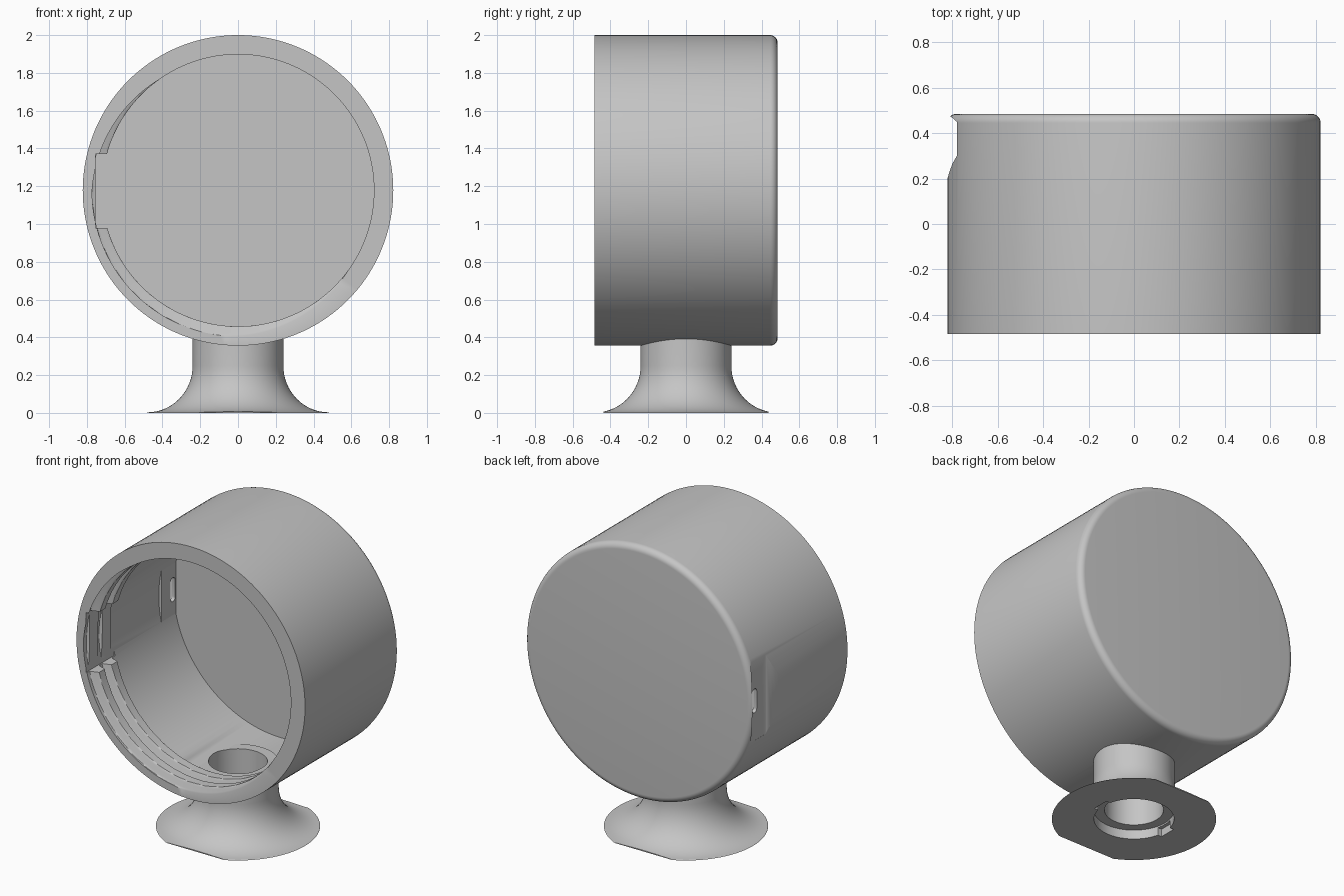
import bpy, bmesh, math
from mathutils import Matrix

if "Cube" in bpy.data.objects:
    bpy.data.objects.remove(bpy.data.objects["Cube"], do_unlink=True)

grey = bpy.data.materials.new("plain grey")
grey.use_nodes = True
GREY = (0.56, 0.56, 0.56, 1)
grey.diffuse_color = GREY
grey.node_tree.nodes["Principled BSDF"].inputs["Base Color"].default_value = GREY

CENTRE_Z, OUTER, LIP, BORE = 1.178, 0.822, 0.72, 0.773
FRONT, BACK, FLOOR = -0.485, 0.485, 0.44
SIDES = 144


def finish(bm, name):
    bmesh.ops.recalc_face_normals(bm, faces=bm.faces)
    mesh = bpy.data.meshes.new(name)
    bm.to_mesh(mesh)
    bm.free()
    ob = bpy.data.objects.new(name, mesh)
    bpy.context.collection.objects.link(ob)
    mesh.materials.append(grey)
    return ob


def lathe(rows, place, name):
    """Closed shell from rows of (height, radius or radius function of angle)."""
    bm = bmesh.new()
    rings = []
    for h, r in rows:
        ring = []
        for i in range(SIDES):
            a = math.tau * i / SIDES
            rad = r(a) if callable(r) else r
            ring.append(bm.verts.new(place(rad * math.cos(a), rad * math.sin(a), h)))
        rings.append(ring)
    for lower, upper in zip(rings, rings[1:]):
        for i in range(SIDES):
            j = (i + 1) % SIDES
            bm.faces.new((lower[i], lower[j], upper[j], upper[i]))
    bm.faces.new(rings[0])
    bm.faces.new(rings[-1])
    return finish(bm, name)


def box(name, lo, hi, round_x=0):
    bm = bmesh.new()
    bmesh.ops.create_cube(bm, size=1)
    for v in bm.verts:
        v.co = [l + (c + 0.5) * (h - l) for c, l, h in zip(v.co, lo, hi)]
    if round_x:
        edges = [e for e in bm.edges if abs(e.verts[0].co.x - e.verts[1].co.x) > 0.01]
        bmesh.ops.bevel(bm, geom=edges, offset=round_x, segments=6, affect='EDGES', profile=0.5)
    return finish(bm, name)


def drum(name, radius, z0, z1):
    bm = bmesh.new()
    bmesh.ops.create_cone(bm, cap_ends=True, segments=64, radius1=radius, radius2=radius,
                          depth=z1 - z0, matrix=Matrix.Translation((0, 0, (z0 + z1) / 2)))
    return finish(bm, name)


def prism(name, outline, z0, z1):
    bm = bmesh.new()
    face = bm.faces.new([bm.verts.new((x, y, z0)) for x, y in outline])
    out = bmesh.ops.extrude_face_region(bm, geom=[face])["geom"]
    bmesh.ops.translate(bm, vec=(0, 0, z1 - z0),
                        verts=[g for g in out if isinstance(g, bmesh.types.BMVert)])
    return finish(bm, name)


def cut(ob, cutters):
    bpy.context.view_layer.objects.active = ob
    for c in cutters:
        m = ob.modifiers.new("cut", 'BOOLEAN')
        m.operation, m.solver, m.object = 'DIFFERENCE', 'EXACT', c
        bpy.ops.object.modifier_apply(modifier=m.name)


def smooth(ob):
    bpy.ops.object.select_all(action='DESELECT')
    ob.select_set(True)
    bpy.context.view_layer.objects.active = ob
    bpy.ops.object.shade_smooth_by_angle(angle=math.radians(30))


# Screw thread inside the mouth: a helical groove that runs out at the front
# and opens into the wider bore behind it
PITCH = 0.13
THREAD_END = FRONT + 0.27


def thread(y):
    def radius(a):
        first = FRONT + PITCH * ((math.radians(225) - a) / math.tau)
        depth = max(0, (y - THREAD_END) / 0.02 + 1)
        for k in range(-1, 4):
            depth = max(depth, (0.036 - abs(y - first - k * PITCH)) / 0.02)
        return LIP + (BORE - LIP) * min(1, depth)
    return radius


# Drum-shaped housing: floor, bore, thread, rim, outer wall, rounded back edge
rows = [(FLOOR, BORE)]
steps = 80
for i in range(steps + 1):
    y = THREAD_END + (FRONT - THREAD_END) * i / steps
    rows.append((y, thread(y)))
rows.append((FRONT, OUTER))
R = 0.04
for i in range(9):
    a = math.pi / 2 * i / 8
    rows.append((BACK - R + R * math.sin(a), OUTER - R + R * math.cos(a)))
housing = lathe(rows, lambda u, v, h: (u, h, CENTRE_Z + v), "housing")

# Flat pad inside the bore that backs the slot
slot_pad = box("slot_pad", (-0.777, 0.29, 0.98), (-0.755, FLOOR + 0.005, 1.37))

# Flared stem with a flange trimmed flat at front and back
profile = [(0, 0.484)]
for i in range(17):
    a = math.pi / 2 * i / 16
    profile.append((0.003 + 0.247 * (1 - math.cos(a)), 0.24 + 0.24 * (1 - math.sin(a))))
profile.append((0.42, 0.24))
stem = lathe(profile, lambda u, v, h: (u, v, h), "stem")

# Cutters
channel = box("channel_cutter", (-0.755, -0.6, 0.98), (-0.5, THREAD_END + 0.02, 1.37))
slot = box("slot_cutter", (-0.9, 0.387, 1.1), (-0.6, 0.432, 1.255), 0.021)
recess = prism("recess_cutter", [(-0.9, 0.18), (-0.824, 0.19), (-0.814, 0.225), (-0.8, 0.265),
                                 (-0.78, 0.3), (-0.78, 0.45), (-0.805, 0.472), (-0.9, 0.48)],
               0.92, 1.44)
hole = drum("hole_cutter", 0.174, -0.1, 0.7)
socket = drum("socket_cutter", 0.236, -0.1, 0.06)
notches = [box("notch_cutter", (min(s * 0.1, s * 0.258), -0.055, -0.1),
               (max(s * 0.1, s * 0.258), 0.055, 0.05)) for s in (-1, 1)]
trims = [box("trim_cutter", (-1, min(s * 0.437, s), -0.1), (1, max(s * 0.437, s), 0.3))
         for s in (-1, 1)]

cut(housing, [channel, recess, slot, hole])
cut(slot_pad, [slot])
cut(stem, trims + [hole, socket] + notches)
for c in [channel, slot, recess, hole, socket] + notches + trims:
    bpy.data.objects.remove(c, do_unlink=True)
for part in (housing, slot_pad, stem):
    smooth(part)
